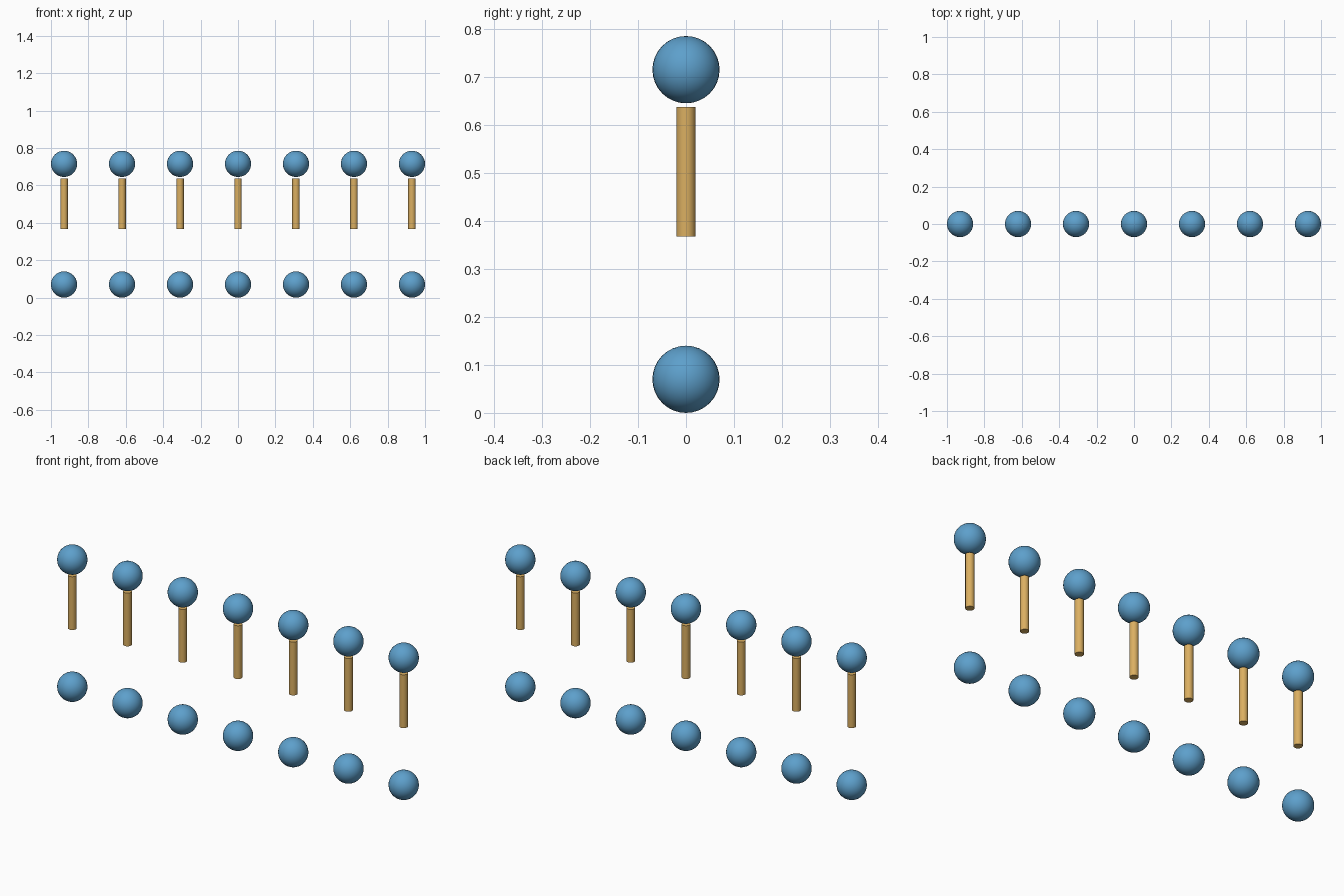
import bpy

cube = bpy.data.objects.get("Cube")
if cube:
    bpy.data.objects.remove(cube, do_unlink=True)


def material(name, color):
    mat = bpy.data.materials.new(name)
    mat.use_nodes = True
    mat.diffuse_color = color
    mat.node_tree.nodes["Principled BSDF"].inputs["Base Color"].default_value = color
    return mat


blue = material("soft blue", (0.11, 0.35, 0.6, 1))
gold = material("warm gold", (0.71, 0.43, 0.12, 1))

BALL_RADIUS = 0.07
LOWER_Z = BALL_RADIUS
UPPER_Z = 0.715
ROD_BOTTOM, ROD_TOP, ROD_RADIUS = 0.367, 0.637, 0.02
COUNT, SPACING = 7, 0.31


def finish(name, mat):
    obj = bpy.context.object
    obj.name = name
    obj.data.materials.append(mat)
    bpy.ops.object.shade_smooth_by_angle()


def ball(name, x, z):
    bpy.ops.mesh.primitive_uv_sphere_add(
        segments=32, ring_count=16, radius=BALL_RADIUS, location=(x, 0, z))
    finish(name, blue)


def rod(name, x):
    bpy.ops.mesh.primitive_cylinder_add(
        vertices=24, radius=ROD_RADIUS, depth=ROD_TOP - ROD_BOTTOM,
        location=(x, 0, (ROD_TOP + ROD_BOTTOM) / 2))
    finish(name, gold)


# Row of lower balls, floating rods and upper balls
for i in range(COUNT):
    x = (i - (COUNT - 1) / 2) * SPACING
    ball(f"lower_ball_{i + 1}", x, LOWER_Z)
    rod(f"rod_{i + 1}", x)
    ball(f"upper_ball_{i + 1}", x, UPPER_Z)
